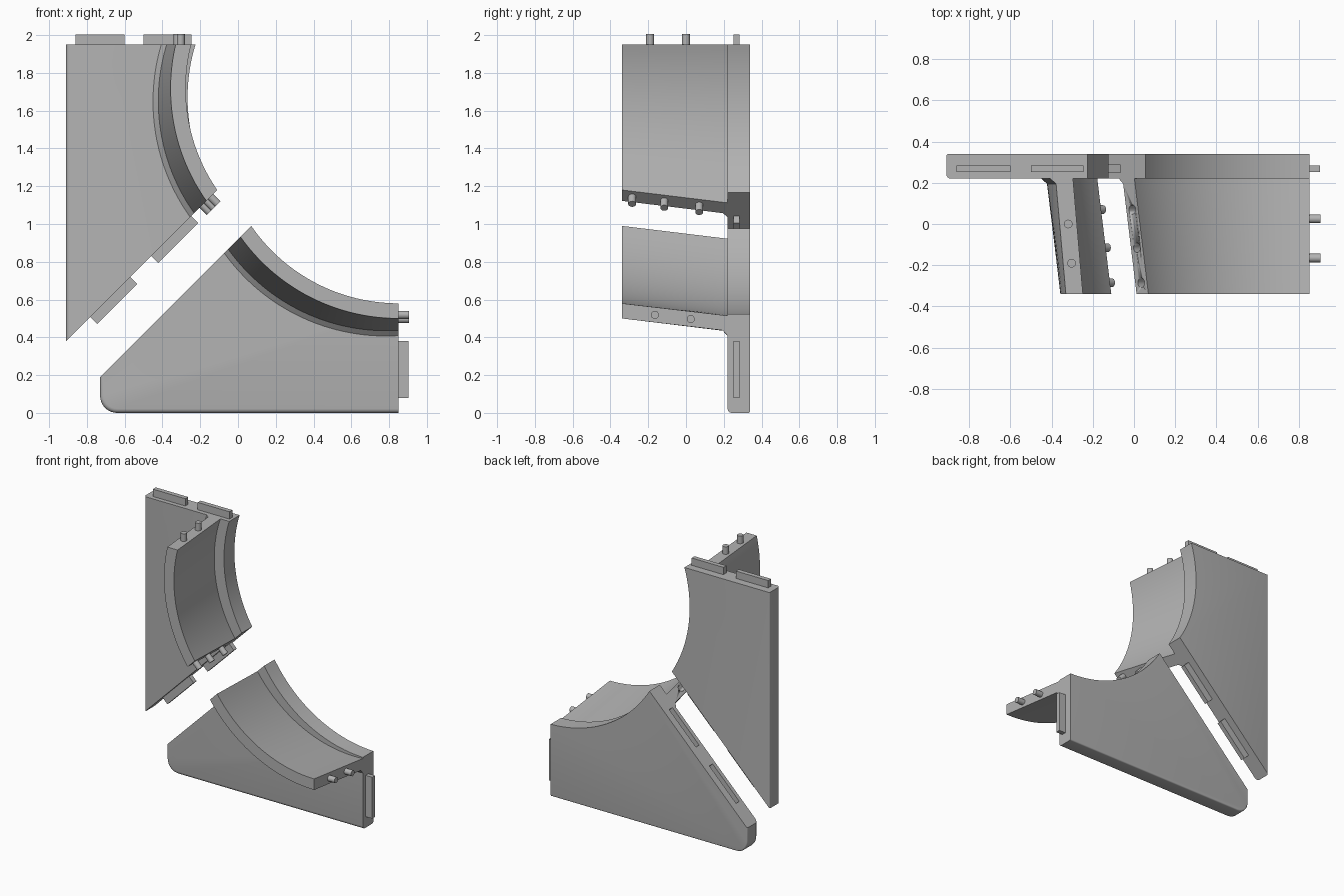
import bpy, bmesh
from math import acos, cos, sin, pi, radians, sqrt
from mathutils import Vector, Matrix

if "Cube" in bpy.data.objects:
    bpy.data.objects.remove(bpy.data.objects["Cube"])

grey = bpy.data.materials.new("plain_grey")
grey.use_nodes = True
COLOR = (0.45, 0.45, 0.45, 1)
grey.diffuse_color = COLOR
grey.node_tree.nodes["Principled BSDF"].inputs["Base Color"].default_value = COLOR

# Both halves are laid out assembled; the upper one is then moved off the joint
APART = Vector((-0.18, 0, 0.19))
NONE = Vector((0, 0, 0))
FRONT, PLATE, BACK = -0.34, 0.22, 0.34
RIGHT, TOP, JOINT = 0.85, 1.76, 0.92
RADIUS, THICK, STEPS = 0.947, 0.08, 32
OUT = Vector((1, 0, -1)).normalized()   # direction across the joint

# Cutting lines: normal angle, offset, side of the solution
CUTS = {"top": (pi / 2, TOP, 1),
        "joint": (-pi / 4, -JOINT / sqrt(2), -1),
        "right": (0, RIGHT, -1)}


def cut_angle(center, radius, cut):
    """Angle at which a circle meets a cutting line."""
    phi, d, side = CUTS[cut]
    v = (d - cos(phi) * center[0] - sin(phi) * center[1]) / radius
    a = phi + side * acos(v)
    return a - 2 * pi if a > 0 else a


def arc(center, radius, start, end):
    a, b = (cut_angle(center, radius, c) for c in (start, end))
    ts = [a + (b - a) * i / STEPS for i in range(STEPS + 1)]
    return [(center[0] + radius * cos(t), center[1] + radius * sin(t)) for t in ts]


def slanted_center(y):
    """The flange leans inward towards the front."""
    s = -0.068 * (y - FRONT) / (PLATE - FRONT)
    return RIGHT + s, 1.527 + s


def finish(bm, name, shift=NONE, smooth=True):
    bmesh.ops.recalc_face_normals(bm, faces=bm.faces)
    bmesh.ops.translate(bm, verts=bm.verts, vec=shift)
    mesh = bpy.data.meshes.new(name)
    bm.to_mesh(mesh)
    bm.free()
    ob = bpy.data.objects.new(name, mesh)
    bpy.context.collection.objects.link(ob)
    mesh.materials.append(grey)
    if smooth:
        bpy.ops.object.select_all(action='DESELECT')
        ob.select_set(True)
        bpy.context.view_layer.objects.active = ob
        bpy.ops.object.shade_smooth_by_angle(angle=radians(30))
    return ob


def plate(name, outline, shift):
    bm = bmesh.new()
    face = bm.faces.new([bm.verts.new((x, PLATE, z)) for x, z in outline])
    ext = bmesh.ops.extrude_face_region(bm, geom=[face], use_keep_orig=True)
    bmesh.ops.translate(bm, vec=(0, BACK - PLATE, 0),
                        verts=[v for v in ext["geom"] if isinstance(v, bmesh.types.BMVert)])

    def outer(e):
        m = (e.verts[0].co + e.verts[1].co) / 2
        return m.z < 0.001 or m.x < -0.729 or (m.x < -0.64 and m.z < 0.1)
    # Rounded outer rims, softer at the front
    for y, width in ((PLATE, 0.022), (BACK, 0.01)):
        rim = [e for e in bm.edges if outer(e) and all(abs(v.co.y - y) < 1e-4 for v in e.verts)]
        bmesh.ops.bevel(bm, geom=rim, offset=width, segments=4, profile=0.5, affect='EDGES')
    return finish(bm, name, shift)


def flange(name, start, end, shift):
    # Cross-section as depth and radius, with a fillet at the root
    section = [(FRONT, RADIUS), (0.24, RADIUS), (0.24, RADIUS + THICK + 0.025)]
    for i in range(5):
        a = i * pi / 8
        section.append((PLATE - 0.025 * sin(a), RADIUS + THICK + 0.025 * (1 - sin(a))
                        if i == 4 else RADIUS + THICK + 0.025 * (1 - sin(a)) ** 1.0))
    section.append((FRONT, RADIUS + THICK))
    bm = bmesh.new()
    rows = [[bm.verts.new((x, y, z)) for x, z in arc(slanted_center(y), r, start, end)]
            for y, r in section]
    for a, b in zip(rows, rows[1:] + rows[:1]):
        for i in range(STEPS):
            bm.faces.new((a[i], a[i + 1], b[i + 1], b[i]))
    for k in (0, -1):
        bm.faces.new([row[k] for row in rows])
    return finish(bm, name, shift)


def peg(name, y, cut, axis, shift, radius=0.021):
    """Round pin centred in the flange end at depth y."""
    c, r = slanted_center(y), RADIUS + THICK / 2
    t = cut_angle(c, r, cut)
    at = Vector((c[0] + r * cos(t), y, c[1] + r * sin(t)))
    bm = bmesh.new()
    turn = axis.to_track_quat('Z', 'Y').to_matrix().to_4x4()
    bmesh.ops.create_cone(bm, cap_ends=True, segments=20, radius1=radius, radius2=radius,
                          depth=0.11, matrix=Matrix.Translation(at) @ turn)
    return finish(bm, name, shift)


def tab(name, a, b, axis, shift, grow=0):
    """Flat tongue along the line from a to b, standing out of the plate."""
    a, b = Vector((a[0], 0.268, a[1])), Vector((b[0], 0.268, b[1]))
    along = (b - a).normalized()
    frame = Matrix((along, Vector((0, 1, 0)), axis)).transposed().to_4x4()
    size = Matrix.Diagonal(((b - a).length + grow, 0.033 + grow, 0.106, 1))
    bm = bmesh.new()
    bmesh.ops.create_cube(bm, size=1, matrix=Matrix.Translation((a + b) / 2) @ frame @ size)
    return finish(bm, name, shift, smooth=False)


def carve(ob, cutter):
    mod = ob.modifiers.new("socket", 'BOOLEAN')
    mod.operation, mod.solver, mod.object = 'DIFFERENCE', 'EXACT', cutter
    bpy.context.view_layer.objects.active = ob
    bpy.ops.object.modifier_apply(modifier=mod.name)
    bpy.data.objects.remove(cutter)


# Back plates, each with a curved inner lip
LIP = ((0.87, 1.48), 0.957)
upper_plate = plate("upper_plate", [(-0.73, 0.19), (-0.73, TOP)] + arc(*LIP, "top", "joint"), APART)
corner = [(-0.64 - 0.09 * cos(i * pi / 16), 0.09 - 0.09 * sin(i * pi / 16)) for i in range(9)]
lower_plate = plate("lower_plate", [(-0.73, 0.19)] + corner + [(RIGHT, 0)]
                    + arc(*LIP, "right", "joint"), NONE)

# Curved flanges
upper_flange = flange("upper_flange", "top", "joint", APART)
lower_flange = flange("lower_flange", "joint", "right", NONE)

# Joint tongues and pins on the upper half, matching sockets in the lower half
for i, (x0, x1) in enumerate(((-0.279, -0.067), (-0.602, -0.39))):
    ends = (x0, x0 + JOINT), (x1, x1 + JOINT)
    tab(f"joint_tab_{i}", *ends, OUT, APART)
    carve(lower_plate, tab("socket_cutter", *ends, OUT, NONE, 0.004))
for i, y in enumerate((-0.285, -0.115, 0.07)):
    peg(f"joint_peg_{i}", y, "joint", OUT, APART)
    carve(lower_flange, peg("socket_cutter", y, "joint", OUT, NONE, 0.023))

# Tongues and pins on the two outer ends
UP, SIDE = Vector((0, 0, 1)), Vector((1, 0, 0))
for i, (x0, x1) in enumerate(((-0.68, -0.42), (-0.32, -0.065))):
    tab(f"top_tab_{i}", (x0, TOP), (x1, TOP), UP, APART)
tab("right_tab", (RIGHT, 0.08), (RIGHT, 0.38), SIDE, NONE)
for i, y in enumerate((-0.19, 0)):
    peg(f"top_peg_{i}", y, "top", UP, APART)
    peg(f"right_peg_{i}", y + 0.025, "right", SIDE, NONE)
